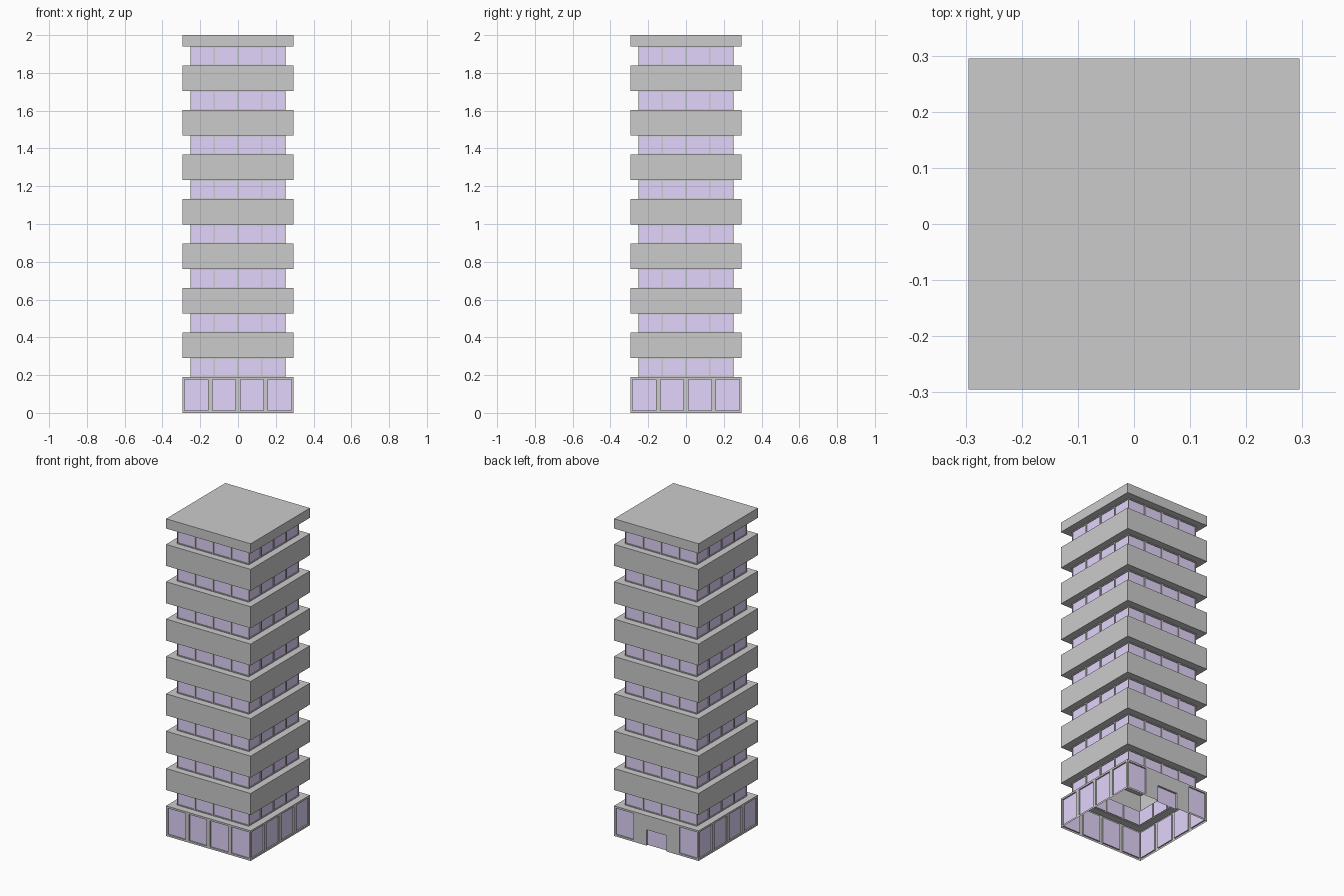
import bpy, bmesh
from mathutils import Matrix, Vector
from math import pi

if "Cube" in bpy.data.objects:
    bpy.data.objects.remove(bpy.data.objects["Cube"])

R, C = 0.295, 0.251            # half widths of slabs and of the window core
BASE_TOP, BAND, PITCH = 0.19, 0.10, 0.2355

glass_mat = bpy.data.materials.new("glass")
glass_mat.diffuse_color = (0.76, 0.66, 0.96, 1)
glass_mat.use_nodes = True
glass_mat.node_tree.nodes["Principled BSDF"].inputs["Base Color"].default_value = glass_mat.diffuse_color


def finish(bm, name, mat=None):
    bmesh.ops.remove_doubles(bm, verts=bm.verts, dist=1e-5)
    me = bpy.data.meshes.new(name)
    bm.to_mesh(me)
    bm.free()
    ob = bpy.data.objects.new(name, me)
    bpy.context.collection.objects.link(ob)
    if mat:
        me.materials.append(mat)


def quad(bm, pts, side=0):
    m = Matrix.Rotation(side * pi / 2, 3, 'Z')
    bm.faces.new([bm.verts.new(m @ Vector(p)) for p in pts])


def corners(rect, y):
    x0, x1, z0, z1 = rect
    return [(x0, y, z0), (x1, y, z0), (x1, y, z1), (x0, y, z1)]


def panel(walls, glass, side, d, outer, inner, depth):
    """Flat frame around a recessed pane on one side of the tower."""
    o, i, b = corners(outer, -d), corners(inner, -d), corners(inner, -d + depth)
    for k in range(4):
        n = (k + 1) % 4
        if k == 0 and inner[2] - outer[2] < 1e-6:   # doorway reaches the ground
            continue
        quad(walls, [o[k], o[n], i[n], i[k]], side)
        quad(walls, [i[k], i[n], b[n], b[k]], side)
    quad(glass, b, side)


def window_row(walls, glass, side, d, z0, z1, inset, depth, columns=range(4)):
    w = d / 2
    for c in columns:
        x = -d + c * w
        panel(walls, glass, side, d, (x, x + w, z0, z1),
              (x + inset, x + w - inset, z0 + inset, z1 - inset), depth)


def ledge(bm, z, up):
    """Square ring joining the slab edge to the core."""
    for s in range(4):
        p = [(-R, -R, z), (R, -R, z), (C, -C, z), (-C, -C, z)]
        quad(bm, p if up else p[::-1], s)


# Ground floor: windows all round, doorway in the middle of the back
walls, glass = bmesh.new(), bmesh.new()
for s in range(4):
    cols = (0, 3) if s == 2 else range(4)
    window_row(walls, glass, s, R, 0, BASE_TOP, 0.012, 0.008, cols)
panel(walls, glass, 2, R, (-R / 2, R / 2, 0, BASE_TOP), (-0.07, 0.07, 0, 0.10), 0.012)
ledge(walls, BASE_TOP, True)
finish(walls, "ground_floor_walls")
finish(glass, "ground_floor_glass", glass_mat)

# Upper storeys: recessed window band under an overhanging slab
for f in range(8):
    z = BASE_TOP + f * PITCH
    walls, glass = bmesh.new(), bmesh.new()
    for s in range(4):
        window_row(walls, glass, s, C, z, z + BAND, 0.005, 0.005)
    finish(walls, f"window_frames_{f + 1}")
    finish(glass, f"window_glass_{f + 1}", glass_mat)

    roof = f == 7
    top = 2.0 if roof else z + PITCH
    slab = bmesh.new()
    ledge(slab, z + BAND, False)
    for s in range(4):
        quad(slab, corners((-R, R, z + BAND, top), -R), s)
    if roof:
        quad(slab, [(-R, -R, top), (R, -R, top), (R, R, top), (-R, R, top)])
    else:
        ledge(slab, top, True)
    finish(slab, "roof" if roof else f"floor_slab_{f + 1}")
